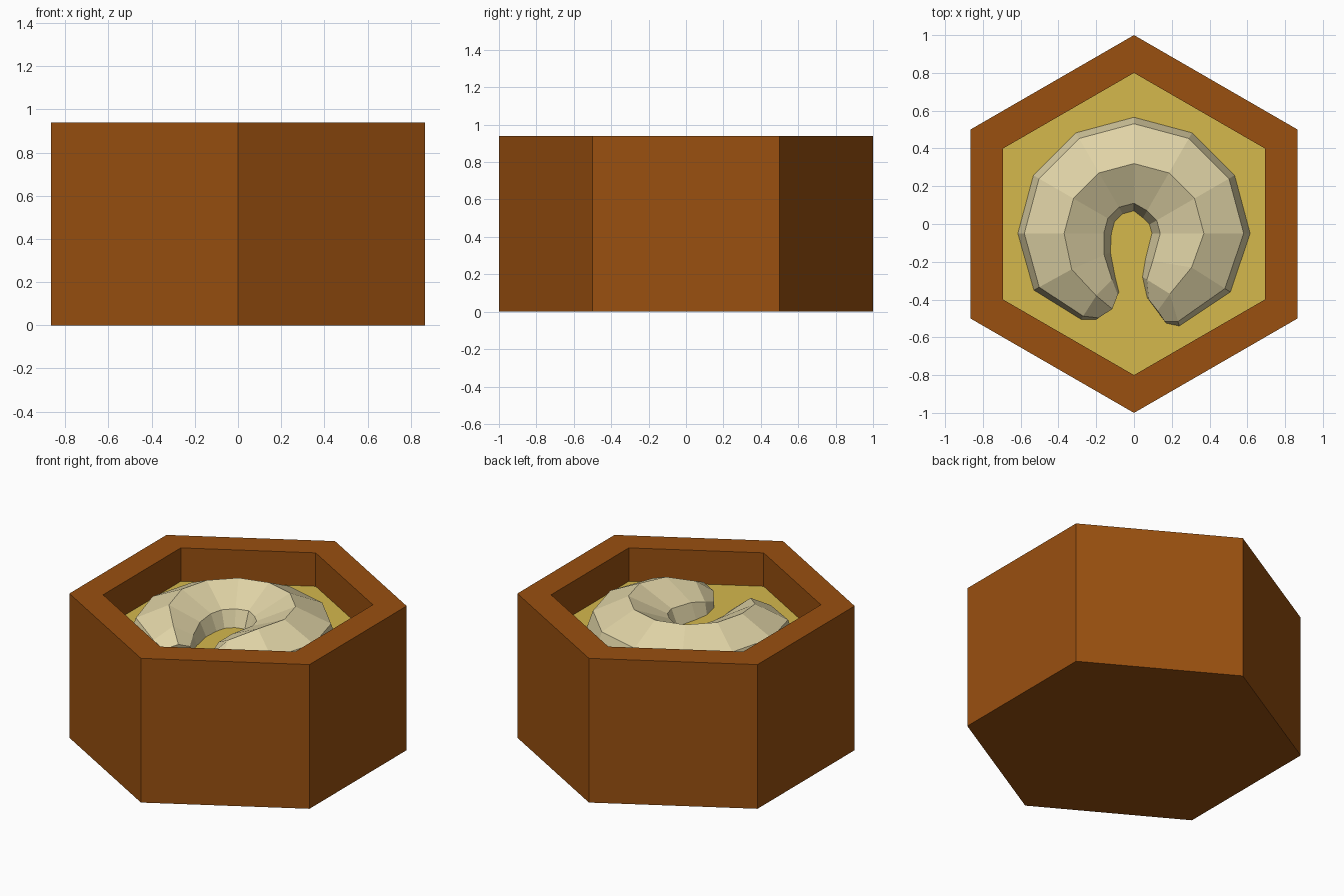
import bpy, bmesh, math
from mathutils import Vector

if "Cube" in bpy.data.objects:
    bpy.data.objects.remove(bpy.data.objects["Cube"])

TOP, FLOOR = 0.94, 0.722


def material(name, rgb):
    m = bpy.data.materials.new(name)
    m.diffuse_color = (*rgb, 1)
    m.use_nodes = True
    m.node_tree.nodes["Principled BSDF"].inputs["Base Color"].default_value = m.diffuse_color
    return m


def finish(bm, name, *mats):
    bmesh.ops.recalc_face_normals(bm, faces=bm.faces)
    me = bpy.data.meshes.new(name)
    bm.to_mesh(me)
    bm.free()
    for m in mats:
        me.materials.append(m)
    ob = bpy.data.objects.new(name, me)
    bpy.context.collection.objects.link(ob)
    return ob


def bridge(bm, a, b):
    n = len(a)
    for i in range(n):
        j = (i + 1) % n
        bm.faces.new((a[i], a[j], b[j], b[i]))


wax = material("brown wax", (0.32, 0.08, 0.005))
honey = material("honey yellow", (0.66, 0.48, 0.073))
cream = material("cream", (0.74, 0.65, 0.38))

# Hexagonal cell: outer wall, rim, inner wall
bm = bmesh.new()


def hexagon(r, z):
    return [bm.verts.new((r * math.sin(k * math.pi / 3),
                          r * math.cos(k * math.pi / 3), z)) for k in range(6)]


rings = [hexagon(1, 0), hexagon(1, TOP), hexagon(0.8, TOP), hexagon(0.8, FLOOR)]
for a, b in zip(rings, rings[1:]):
    bridge(bm, a, b)
bm.faces.new(rings[0])
# Honey floor closes the pocket
bm.faces.new(rings[-1]).material_index = 1
finish(bm, "comb_cell", wax, honey)

# Curled larva: stations of (outer edge, inner edge, ridge, ridge height)
left_end = [((-.20, -.505), (-.08, -.36), (-.115, -.45), .79),
            ((-.28, -.505), (-.10, -.28), (-.20, -.38), .86),
            ((-.53, -.35), (-.125, -.15), (-.33, -.24), .91)]
right_end = [((.51, -.36), (.06, -.19), (.305, -.23), .92),
             ((.24, -.54), (.045, -.28), (.19, -.37), .87),
             ((.17, -.525), (.07, -.39), (.125, -.46), .79)]
arc = []
for deg in range(180, -1, -30):
    d = Vector((math.cos(math.radians(deg)), math.sin(math.radians(deg))))
    c = Vector((0, -0.05))
    inner = 0.12 if deg > 60 else 0.095
    arc.append((c + d * .615, c + d * inner, c + d * .37, .93))

bm = bmesh.new()
sections = []
for o, i, r, h in left_end + arc + right_end:
    o, i, r = Vector(o), Vector(i), Vector(r)
    mid = FLOOR + (h - FLOOR) * 0.5
    pts = [(o, FLOOR - 0.03), (o, FLOOR), (r.lerp(o, .86), mid), (r, h),
           (r.lerp(i, .84), mid), (i, FLOOR), (i, FLOOR - 0.03)]
    sections.append([bm.verts.new((p.x, p.y, z)) for p, z in pts])
for a, b in zip(sections, sections[1:]):
    bridge(bm, a, b)
# Blunt end caps
bm.faces.new(sections[0])
bm.faces.new(sections[-1])
finish(bm, "larva", cream)
